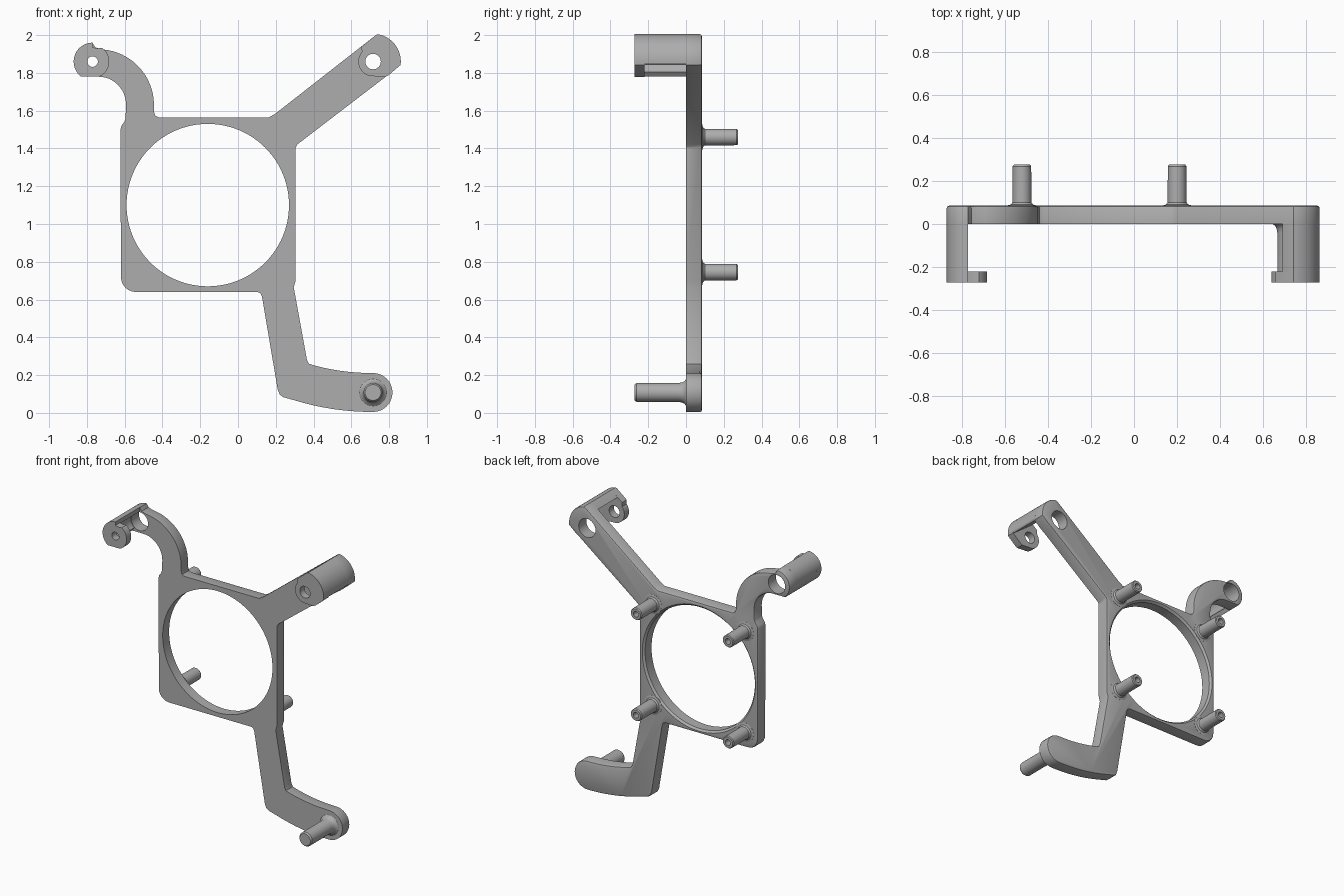
import bpy, bmesh
from math import sin, cos, radians, pi

if "Cube" in bpy.data.objects:
    bpy.data.objects.remove(bpy.data.objects["Cube"], do_unlink=True)

grey = bpy.data.materials.new("plain grey")
grey.use_nodes = True
grey.diffuse_color = (0.42, 0.42, 0.42, 1)
grey.node_tree.nodes["Principled BSDF"].inputs["Base Color"].default_value = grey.diffuse_color

FRONT, BACK, TIP = 0.0, 0.085, -0.272   # depths of the plate and of the clamp tips


def arc(cx, cz, r, a0, a1, n=12):
    angles = [radians(a0 + (a1 - a0) * i / n) for i in range(n + 1)]
    return [(cx + r * cos(a), cz + r * sin(a)) for a in angles]


def finish(name, bm):
    bmesh.ops.recalc_face_normals(bm, faces=bm.faces)
    mesh = bpy.data.meshes.new(name)
    bm.to_mesh(mesh)
    bm.free()
    mesh.materials.append(grey)
    obj = bpy.data.objects.new(name, mesh)
    bpy.context.collection.objects.link(obj)
    return obj


def prism(name, outline, y0, y1, bevel=0):
    """Extrude an x-z outline along y, optionally softening the rear rim."""
    bm = bmesh.new()
    face = bm.faces.new([bm.verts.new((x, y0, z)) for x, z in outline])
    new = bmesh.ops.extrude_face_region(bm, geom=[face], use_keep_orig=True)["geom"]
    rear = [g for g in new if isinstance(g, bmesh.types.BMVert)]
    bmesh.ops.translate(bm, verts=rear, vec=(0, y1 - y0, 0))
    bmesh.ops.recalc_face_normals(bm, faces=bm.faces)
    if bevel:
        rim = [e for e in bm.edges if all(abs(v.co.y - y1) < 1e-5 for v in e.verts)]
        bmesh.ops.bevel(bm, geom=rim, offset=bevel, segments=2, profile=0.5,
                        affect='EDGES', clamp_overlap=True)
    return finish(name, bm)


def lathe(name, x, z, profile, n=32):
    """Turn a (radius, y) profile about an axis along y."""
    bm = bmesh.new()
    rings = [[bm.verts.new((x + r * cos(2 * pi * i / n), y, z + r * sin(2 * pi * i / n)))
              for i in range(n)] for r, y in profile]
    for a, b in zip(rings, rings[1:]):
        for i in range(n):
            j = (i + 1) % n
            bm.faces.new((a[i], a[j], b[j], b[i]))
    bmesh.ops.remove_doubles(bm, verts=bm.verts, dist=1e-6)
    return finish(name, bm)


def cut(obj, cutter):
    mod = obj.modifiers.new("cut", 'BOOLEAN')
    mod.operation, mod.solver, mod.object = 'DIFFERENCE', 'EXACT', cutter
    bpy.context.view_layer.update()
    graph = bpy.context.evaluated_depsgraph_get()
    mesh = bpy.data.meshes.new_from_object(obj.evaluated_get(graph))
    obj.modifiers.clear()
    obj.data = mesh
    bpy.data.objects.remove(cutter, do_unlink=True)


def drill(obj, x, z, r, y0, y1):
    cut(obj, lathe("drill", x, z, [(0, y0), (r, y0), (r, y1), (0, y1)]))


# Clamp centres
LX, LZ = -0.77, 1.86
RX, RZ = 0.715, 1.86
PX, PZ = 0.715, 0.108

# One-piece plate: square ring with three arms
outline = (
    arc(-0.54, 0.72, 0.08, 180, 270, 6)
    + [(0.10, 0.64), (0.118, 0.635), (0.127, 0.615)]
    + [(0.21, 0.125), (0.22, 0.098), (0.24, 0.083)]
    + arc(0.71, 1.405, 1.4, 253, 269, 8)
    + arc(PX, PZ, 0.103, -90, 90, 16)
    + arc(0.71, 1.405, 1.194, 269, 255, 8)
    + [(0.375, 0.26), (0.365, 0.28), (0.295, 0.665), (0.305, 0.70)]
    + [(0.305, 1.405), (0.315, 1.422), (0.78, 1.778), (0.80, 1.79)]
    + arc(RX, RZ, 0.147, -7, 80)
    + [(0.73, 2.0), (0.195, 1.582), (0.165, 1.565)]
    + [(-0.42, 1.565), (-0.438, 1.573), (-0.445, 1.595)]
    + arc(-0.74, 1.63, 0.295, 0, 86, 16)
    + [(-0.755, 1.935), (LX, 1.958)]
    + arc(LX, LZ, 0.1, 95, 233, 14)
    + arc(-0.74, 1.633, 0.147, 90, 0)
    + [(-0.595, 1.56), (-0.602, 1.54), (-0.617, 1.52), (-0.622, 1.50)]
)
plate = prism("mounting_plate", outline, FRONT, BACK, 0.012)
cut(plate, lathe("ring_cutter", -0.16, 1.10,
                 [(0, -0.1), (0.43, -0.1), (0.43, 0.072), (0.46, 0.102), (0, 0.102)], 96))
drill(plate, LX, LZ, 0.066, -0.1, 0.2)
drill(plate, RX, RZ, 0.066, -0.1, 0.2)

# Left clamp: curved wall plus a drilled lip
wall = arc(LX, LZ, 0.1, 90, 233, 20) + arc(LX, LZ, 0.07, 233, 90, 20)
prism("left_clamp_wall", wall, TIP, FRONT + 0.01)
lip = (arc(LX, LZ, 0.088, -65, 55, 14) + [(-0.745, 1.93), (LX, 1.935)]
       + arc(LX, LZ, 0.1, 90, 233, 16))
left_lip = prism("left_clamp_lip", lip, TIP, -0.22)
drill(left_lip, LX, LZ, 0.028, -0.4, 0)

# Right clamp: rounded block wall plus a drilled lip
wall = [(0.855, 1.842)] + arc(RX, RZ, 0.147, -3, 80, 14) + [(0.73, 2.0), (0.69, 1.967)]
prism("right_clamp_wall", wall, TIP, FRONT + 0.01)
lip = (arc(RX, RZ, 0.078, 140, 275, 14) + [(0.78, 1.778), (0.80, 1.79)]
       + arc(RX, RZ, 0.147, -7, 80, 14) + [(0.73, 2.0), (0.655, 1.94)])
right_lip = prism("right_clamp_lip", lip, TIP, -0.22)
drill(right_lip, RX, RZ, 0.041, -0.4, 0)

# Lower locating pin with flared foot
lathe("lower_pin", PX, PZ, [(0, 0.02), (0.072, 0.02), (0.072, 0), (0.06, -0.008), (0.053, -0.022),
                            (0.05, -0.04), (0.05, -0.262), (0.042, TIP), (0, TIP)])

# Four hollow-ended rear posts
for side, x in (("right", -0.52), ("left", 0.20)):
    for level, z in (("lower", 0.745), ("upper", 1.46)):
        lathe(f"{level}_{side}_post", x, z,
              [(0, 0.05), (0.068, 0.05), (0.068, 0.086), (0.052, 0.09), (0.044, 0.1),
               (0.043, 0.268), (0.038, 0.275), (0.02, 0.275), (0.02, 0.19), (0, 0.19)])

# Smooth the round surfaces and keep the edges crisp
bpy.ops.object.select_all(action='DESELECT')
for obj in bpy.context.collection.objects:
    if obj.type == 'MESH' and grey.name in obj.data.materials:
        obj.select_set(True)
        bpy.context.view_layer.objects.active = obj
bpy.ops.object.shade_smooth_by_angle(angle=radians(30))
